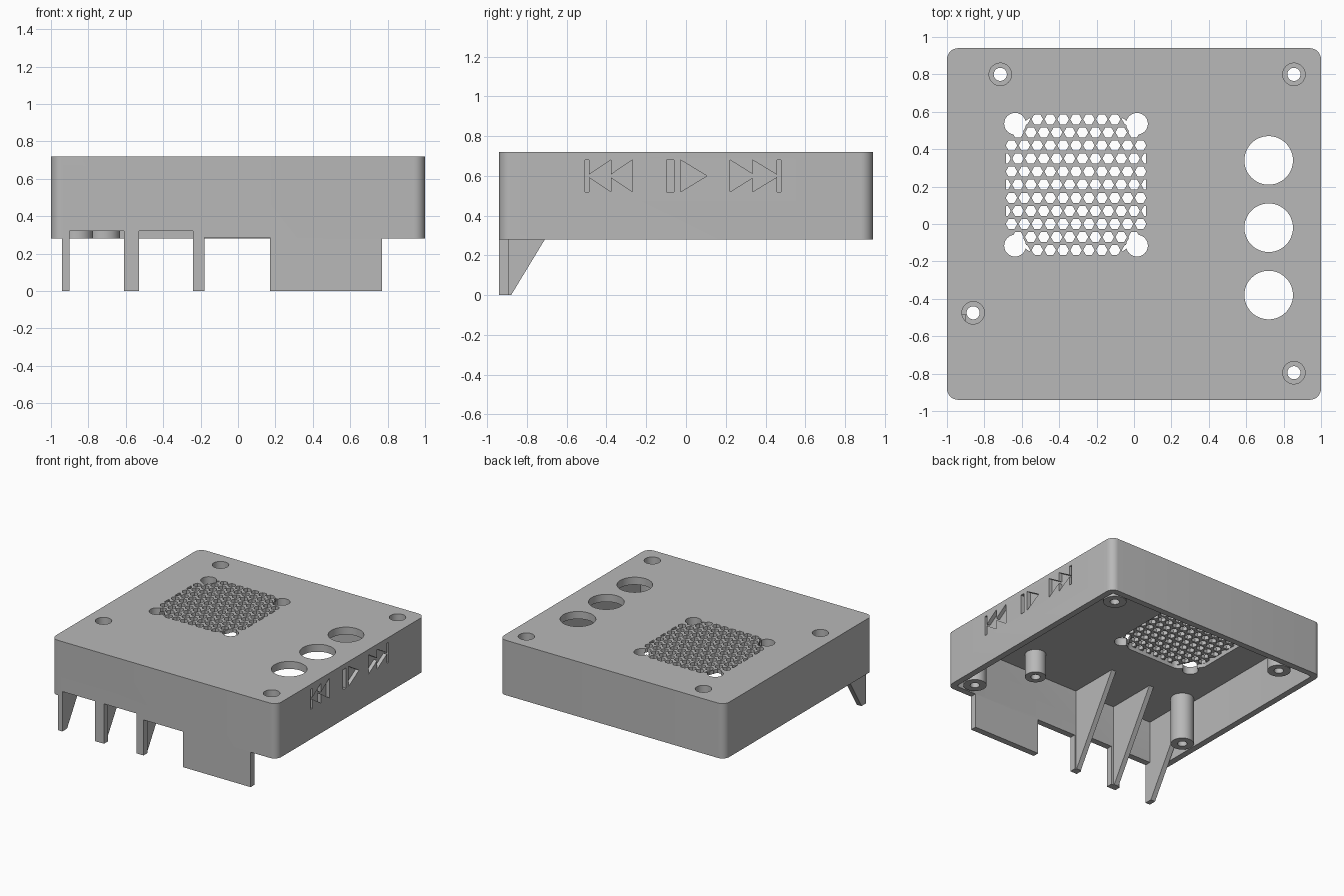
import bpy, bmesh, math

if "Cube" in bpy.data.objects:
    bpy.data.objects.remove(bpy.data.objects["Cube"], do_unlink=True)

gray = bpy.data.materials.new("plain gray")
gray.use_nodes = True
gray.diffuse_color = (0.48, 0.48, 0.48, 1)
gray.node_tree.nodes["Principled BSDF"].inputs["Base Color"].default_value = gray.diffuse_color

TOP, RIM, UNDER = 0.72, 0.28, 0.66      # lid top, wall bottom, underside of the lid
FRONT, INNER = -0.94, -0.89             # outer and inner face of the front wall


def prisms(name, outlines, lo, hi, axis="z"):
    """Extrude closed 2D outlines from lo to hi along z (x, y) or x (y, z)."""
    bm = bmesh.new()
    for pts in outlines:
        place = (lambda p, h: (p[0], p[1], h)) if axis == "z" else (lambda p, h: (h, p[0], p[1]))
        a = [bm.verts.new(place(p, lo)) for p in pts]
        b = [bm.verts.new(place(p, hi)) for p in pts]
        bm.faces.new(a)
        bm.faces.new(b)
        for i in range(len(pts)):
            j = (i + 1) % len(pts)
            bm.faces.new((a[i], a[j], b[j], b[i]))
    bmesh.ops.recalc_face_normals(bm, faces=bm.faces)
    mesh = bpy.data.meshes.new(name)
    bm.to_mesh(mesh)
    bm.free()
    mesh.materials.append(gray)
    ob = bpy.data.objects.new(name, mesh)
    bpy.context.collection.objects.link(ob)
    return ob


def rect(x0, x1, y0, y1):
    return [(x0, y0), (x1, y0), (x1, y1), (x0, y1)]


def ring(x, y, r, n=48):
    return [(x + r * math.cos(math.tau * i / n), y + r * math.sin(math.tau * i / n)) for i in range(n)]


def rounded(w, d, r, n=8):
    pts = []
    for k, (sx, sy) in enumerate([(1, 1), (-1, 1), (-1, -1), (1, -1)]):
        for i in range(n + 1):
            t = math.pi / 2 * (k + i / n)
            pts.append((sx * (w - r) + r * math.cos(t), sy * (d - r) + r * math.sin(t)))
    return pts


def combine(ob, cutter, operation="DIFFERENCE"):
    mod = ob.modifiers.new("cut", "BOOLEAN")
    mod.operation, mod.object, mod.solver = operation, cutter, "EXACT"
    bpy.context.view_layer.objects.active = ob
    bpy.ops.object.modifier_apply(modifier=mod.name)
    bpy.data.objects.remove(cutter, do_unlink=True)


def cut(ob, outlines, lo, hi, axis="z"):
    combine(ob, prisms("cutter", outlines, lo, hi, axis))


# Hollow case
case = prisms("case", [rounded(1, 0.94, 0.06)], RIM, TOP)
cut(case, [rounded(0.95, 0.89, 0.02)], 0.1, UNDER)

# Notches in the front wall
for x0, x1, top in [(-0.9, -0.61, 0.32), (-0.53, -0.24, 0.32), (-0.18, 0.17, 0.285)]:
    cut(case, [rect(x0, x1, -1, -0.87)], 0.1, top)

# Three button holes
cut(case, [ring(0.72, y, 0.13) for y in (0.34, -0.02, -0.38)], 0.5, 0.8)

# Fan mounting holes and the shallow pocket behind the grille
FX, FY = -0.31, 0.21
cut(case, [ring(FX + sx * 0.326, FY + sy * 0.326, 0.058) for sx in (-1, 1) for sy in (-1, 1)], 0.5, 0.8)
opening = [(max(FX - 0.375, min(FX + 0.375, x)), max(FY - 0.375, min(FY + 0.375, y)))
           for x, y in ring(FX, FY, 0.435, 96)]
opening = [p for i, p in enumerate(opening)
           if math.dist(p, opening[i - 1]) > 1e-4]
cut(case, [opening], 0.5, 0.69)

# Honeycomb grille, clipped to the fan opening
cells = []
for row in range(-5, 6):
    for col in range(-6, 7):
        x = FX + (col + (0 if row % 2 else 0.5)) * 0.069
        y = FY + row * 0.07
        if math.hypot(x - FX, y - FY) < 0.47:
            cells.append(ring(x, y, 0.031, 6))
honeycomb = prisms("cutter", cells, 0.6, 0.8)
combine(honeycomb, prisms("cutter", [opening], 0.55, 0.85), "INTERSECT")
combine(case, honeycomb)

# Engraved playback symbols on the left wall
Z, H = 0.6, 0.08


def triangle(base, tip):
    return [(base, Z - H), (base, Z + H), (tip, Z)]


symbols = [rect(-0.507, -0.487, Z - H, Z + H), triangle(-0.378, -0.497), triangle(-0.27, -0.388),
           rect(-0.097, -0.06, Z - H, Z + H), triangle(-0.027, 0.105),
           triangle(0.222, 0.35), triangle(0.335, 0.467), rect(0.457, 0.478, Z - H, Z + H)]
for s in symbols:
    cut(case, [s], 0.97, 1.1, "x")

# Screw posts with counterbored holes through the lid
posts = []
for name, x, y in [("back_right_post", -0.715, 0.8), ("back_left_post", 0.855, 0.8),
                   ("front_left_post", 0.855, -0.795), ("front_right_post", -0.86, -0.475)]:
    post = prisms(name, [ring(x, y, 0.085)], RIM, UNDER)
    cut(case, [ring(x, y, 0.06)], 0.5, 0.8)
    cut(post, [ring(x, y, 0.06)], 0.42, 0.8)
    cut(post, [ring(x, y, 0.035)], 0.1, 0.5)
    posts.append(post)

# Short blind post
short_post = prisms("short_post", [ring(0.38, -0.67, 0.077)], 0.47, UNDER)
cut(short_post, [ring(0.38, -0.67, 0.035)], 0.4, 0.62)
posts.append(short_post)

# Front skirt panel
prisms("front_panel", [rect(0.17, 0.77, FRONT, INNER)], 0, RIM)

# Front legs with sloping fins behind them
slope = [(INNER, 0), (-0.88, 0), (-0.48, UNDER), (INNER, UNDER)]
for i, (x0, x1) in enumerate([(-0.94, -0.9), (-0.61, -0.53), (-0.24, -0.18)]):
    prisms(f"front_leg_{i + 1}", [rect(x0, x1, FRONT, INNER)], 0, RIM)
    mid = (x0 + x1) / 2
    prisms(f"leg_fin_{i + 1}", [slope], mid - 0.02, mid + 0.02, "x")

# Smooth the round surfaces, keep edges sharp
bpy.ops.object.select_all(action="DESELECT")
for ob in [case] + posts:
    ob.select_set(True)
bpy.context.view_layer.objects.active = case
bpy.ops.object.shade_smooth_by_angle(angle=math.radians(30))
